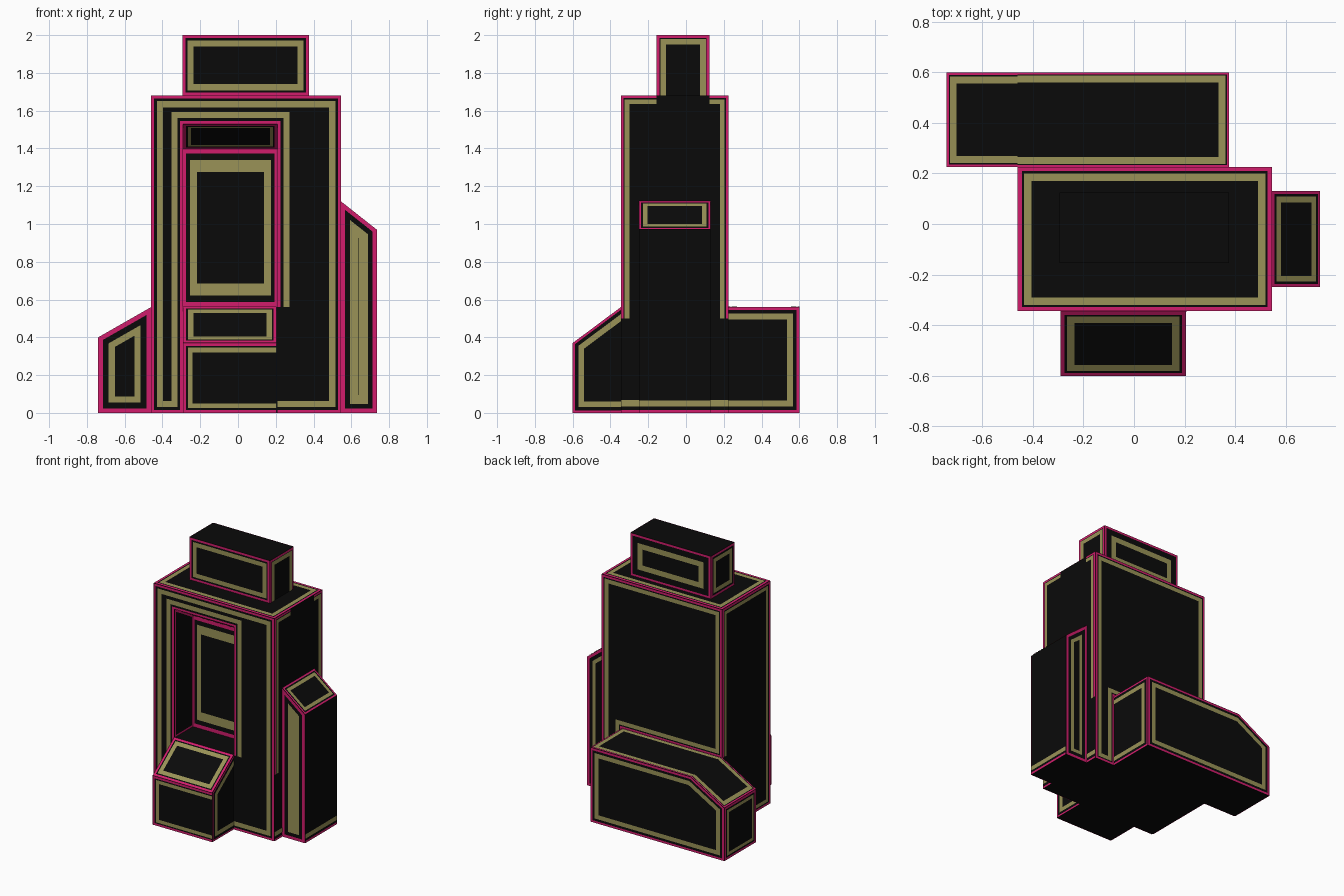
import bpy, bmesh
from mathutils import Vector as V

if "Cube" in bpy.data.objects:
    bpy.data.objects.remove(bpy.data.objects["Cube"])


def material(name, rgb):
    m = bpy.data.materials.new(name)
    m.diffuse_color = (*rgb, 1)
    m.use_nodes = True
    m.node_tree.nodes["Principled BSDF"].inputs["Base Color"].default_value = m.diffuse_color
    return m


BLACK = material("black panel", (0.003, 0.003, 0.003))
PINK = material("magenta edge", (0.64, 0.012, 0.15))
OLIVE = material("olive band", (0.32, 0.29, 0.095))


def finish(bm, name, mat):
    me = bpy.data.meshes.new(name)
    bm.to_mesh(me)
    bm.free()
    me.materials.append(mat)
    ob = bpy.data.objects.new(name, me)
    bpy.context.collection.objects.link(ob)
    return ob


def prism(name, axis, profile, a, b):
    """Extrude a profile (y,z for axis x; x,z for axis y) from a to b."""
    bm = bmesh.new()
    at = (lambda p, t: (t, *p)) if axis == "x" else (lambda p, t: (p[0], t, p[1]))
    f = bm.faces.new([bm.verts.new(at(p, a)) for p in profile])
    ext = bmesh.ops.extrude_face_region(bm, geom=[f])["geom"]
    bmesh.ops.translate(bm, vec=(b - a, 0, 0) if axis == "x" else (0, b - a, 0),
                        verts=[g for g in ext if isinstance(g, bmesh.types.BMVert)])
    bmesh.ops.recalc_face_normals(bm, faces=bm.faces)
    return finish(bm, name, BLACK)


def rect(u0, u1, v0, v1):
    return [(u0, v0), (u1, v0), (u1, v1), (u0, v1)]


# Solid parts
body = prism("main_body", "x", rect(-.345, .225, 0, 1.68), -.46, .545)
prism("top_block", "x", rect(-.155, .125, 1.68, 2), -.295, .375)
prism("side_block", "y", [(.545, 0), (.735, 0), (.735, .97), (.545, 1.12)], -.25, .13)
prism("rear_block", "y", [(-.74, 0), (.375, 0), (.375, .56), (-.46, .56), (-.74, .4)], .225, .6)
prism("front_block", "x", [(-.6, 0), (-.345, 0), (-.345, .56), (-.6, .37)], -.29, .205)

# Alcove with a sloping ceiling cut into the front
cutter = prism("alcove_cutter", "x", [(-.4, .56), (-.125, .56), (-.125, 1.4),
                                      (-.345, 1.53), (-.4, 1.5625)], -.29, .21)
cutter.hide_render = True
mod = body.modifiers.new("alcove", "BOOLEAN")
mod.operation, mod.object, mod.solver = "DIFFERENCE", cutter, "EXACT"
bpy.context.view_layer.objects.active = body
bpy.ops.object.modifier_apply(modifier=mod.name)
bpy.data.objects.remove(cutter)

# Painted bands: thin strips running parallel to the panel outlines
pink_bm, olive_bm = bmesh.new(), bmesh.new()


def plane(origin, u, v):
    return V(origin), V(u).normalized(), V(v).normalized()


def front(y): return plane((0, y, 0), (1, 0, 0), (0, 0, 1))
def back(y): return plane((0, y, 0), (-1, 0, 0), (0, 0, 1))
def right(x): return plane((x, 0, 0), (0, 1, 0), (0, 0, 1))
def left(x): return plane((x, 0, 0), (0, -1, 0), (0, 0, 1))
def top(z): return plane((0, 0, z), (1, 0, 0), (0, 1, 0))


def strip(bm, pl, path, d0, d1, closed, stretch):
    o, u, v = pl
    o = o + u.cross(v) * .003
    pts = [V(p) for p in path]
    n = len(pts)
    count = n if closed else n - 1
    norms = []
    for i in range(count):
        d = (pts[(i + 1) % n] - pts[i]).normalized()
        norms.append(V((-d.y, d.x)))
    rows = []
    for i, p in enumerate(pts):
        a = norms[i - 1] if closed or i else norms[0]
        b = norms[i] if i < count else norms[-1]
        m = (a + b) / (1 + a.dot(b))
        m = V((m.x * stretch[0], m.y * stretch[1]))
        rows.append([bm.verts.new(o + u * q.x + v * q.y) for q in (p + m * d0, p + m * d1)])
    for i in range(count):
        r, s = rows[i], rows[(i + 1) % n]
        bm.faces.new((r[0], s[0], s[1], r[1]))


def trim(pl, path, pink=(0, .016), olive=(.033, .065), closed=True, stretch=(1, 1)):
    if pink:
        strip(pink_bm, pl, path, *pink, closed, stretch)
    if olive:
        strip(olive_bm, pl, path, *olive, closed, stretch)


# Main body panels
trim(front(-.345), [(.21, 0), (.545, 0), (.545, 1.68), (-.46, 1.68), (-.46, 0), (-.29, 0),
                    (-.29, 1.53), (.21, 1.53), (.21, .56)], olive=(.03, .063), closed=False)
trim(back(.225), [(-.545, 0), (-.375, 0), (-.375, .56), (.46, .56), (.46, 1.68), (-.545, 1.68)],
     olive=(.025, .055))
trim(left(-.46), [(-.225, .56), (-.225, 1.68), (.345, 1.68), (.345, 0), (-.225, 0)][::-1],
     olive=(.025, .05), closed=False)
trim(top(1.68), rect(-.46, .545, -.345, .225), olive=(.025, .055))
for path in ([(-.155, 1.68), (-.345, 1.68), (-.345, .5)], [(.225, .5), (.225, 1.68), (.125, 1.68)],
             [(-.345, 0), (.225, 0)]):
    trim(right(.545), path, closed=False, pink=(0, .014), olive=(.02, .045) if path[0][1] else (.035, .068))

# Alcove panels
trim(front(-.125), rect(-.29, .21, .56, 1.4), olive=(.035, .072), stretch=(1, 1.75))
trim(plane((0, -.125, 1.4), (1, 0, 0), (0, -.22, .13)), rect(-.29, .21, 0, .2555), olive=(.025, .04))
trim(right(-.29), [(-.345, .56), (-.125, .56), (-.125, 1.4), (-.345, 1.53)], (0, .014), None)
trim(left(.21), [(.125, .56), (.345, .56), (.345, 1.53), (.125, 1.4)], (0, .014), None)

# Top block panels
trim(front(-.155), rect(-.295, .375, 1.68, 2), olive=(.028, .06))
trim(back(.125), rect(-.375, .295, 1.68, 2), olive=(.06, .1))
trim(left(-.295), rect(-.125, .155, 1.68, 2), olive=(.03, .06))
trim(right(.375), [(.125, 1.68), (.125, 2), (-.155, 2), (-.155, 1.68)], olive=(.02, .05), closed=False)

# Side block panels
SIDE = [(.545, 0), (.735, 0), (.735, .97), (.545, 1.12)]
trim(front(-.25), SIDE, (0, .022), (.048, .094))
trim(back(.13), [(-x, z) for x, z in SIDE][::-1], (0, .02), (.045, .07))
trim(right(.735), [(-.25, 0), (.13, 0)], closed=False)
trim(plane((.545, 0, 1.12), (.19, 0, -.15), (0, 1, 0)), rect(0, .242, -.25, .13),
     (0, .012), (.022, .045))

# Front block panels
trim(front(-.6), [(.205, .37), (-.29, .37), (-.29, 0), (.205, 0)], olive=(.025, .05), closed=False)
trim(plane((0, -.6, .37), (1, 0, 0), (0, .255, .19)), rect(-.29, .205, 0, .318), olive=(.025, .055))
SLOPE = [(-.345, .56), (-.6, .37), (-.6, 0), (-.345, 0)]
trim(right(.205), SLOPE, (0, .012), (.03, .06), closed=False)
trim(left(-.29), [(-y, z) for y, z in SLOPE][::-1], (0, .012), (.03, .06), closed=False)

# Rear block panels
trim(front(.225), [(-.74, 0), (-.46, 0), (-.46, .56), (-.74, .4)], (0, .024), (.055, .088))
trim(back(.6), [(-.375, 0), (.74, 0), (.74, .4), (.46, .56), (-.375, .56)])
trim(right(.375), [(.225, 0), (.6, 0), (.6, .56), (.225, .56)], (0, .014), closed=False)
trim(left(-.74), rect(-.6, -.225, 0, .4), olive=(.028, .05))
trim(top(.56), [(-.46, .225), (.375, .225), (.375, .6), (-.46, .6)], (0, .008), (.012, .04), closed=False)
trim(plane((-.74, 0, .4), (.28, 0, .16), (0, 1, 0)),
     [(.3225, .6), (0, .6), (0, .225), (.3225, .225)], (0, .01), (.016, .045), closed=False)

finish(pink_bm, "magenta_edge_trim", PINK)
finish(olive_bm, "olive_panel_bands", OLIVE)
